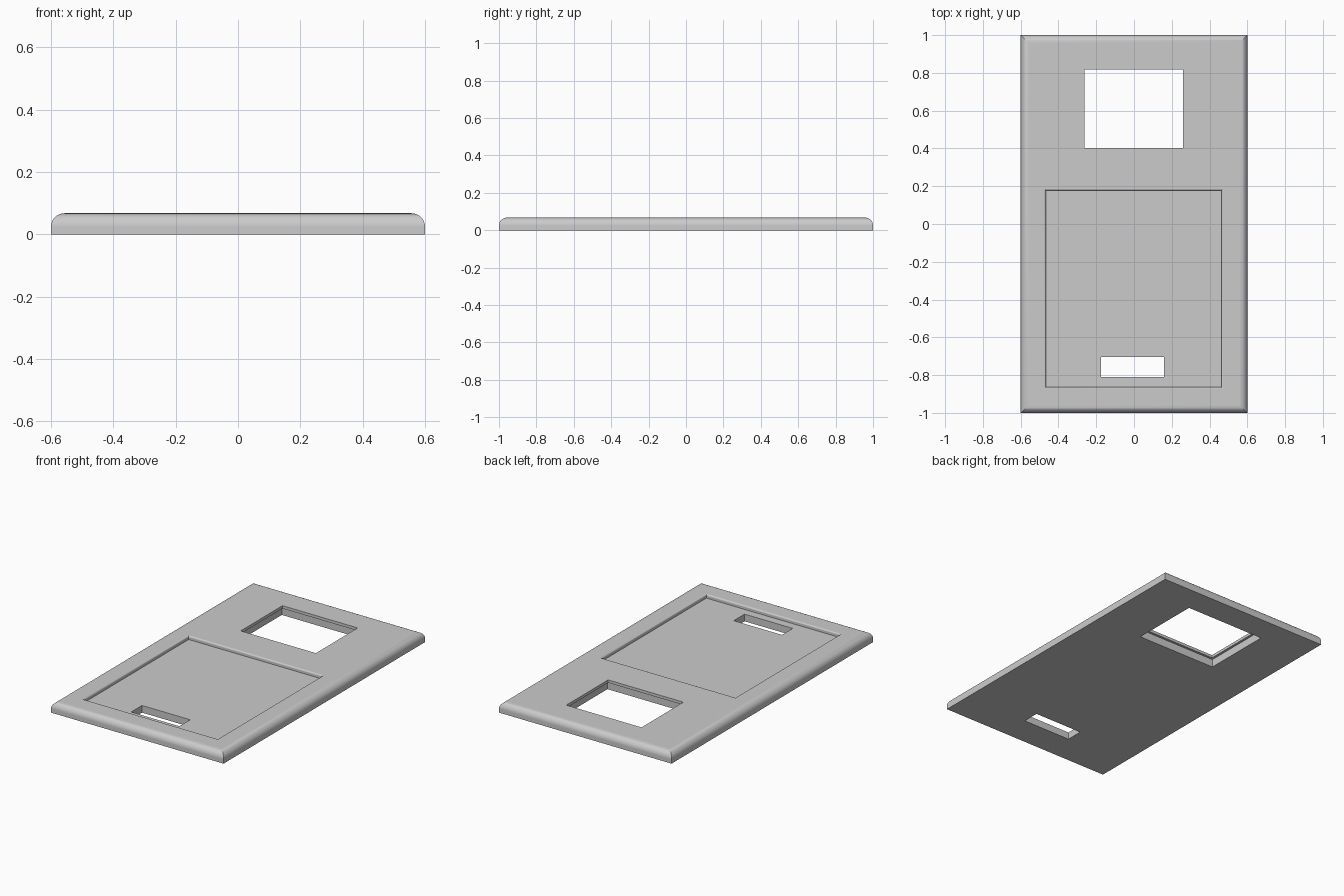
import bpy
import bmesh
from math import sin, cos, pi

old = bpy.data.objects.get("Cube")
if old:
    bpy.data.objects.remove(old, do_unlink=True)

HEIGHT = 0.068
EDGE = 0.043    # radius of the outer rounded edge
RIM = 0.01      # radius of the recess rim
STEPS = 8

grey = bpy.data.materials.new("plain_grey")
grey.use_nodes = True
colour = (0.6, 0.6, 0.6, 1)
grey.diffuse_color = colour
grey.node_tree.nodes["Principled BSDF"].inputs["Base Color"].default_value = colour


def stacked_block(name, rect, levels):
    """Closed solid from rectangles at (outward offset, z) levels."""
    x0, x1, y0, y1 = rect
    bm = bmesh.new()
    rings = []
    for d, z in levels:
        corners = ((x0 - d, y0 - d), (x1 + d, y0 - d), (x1 + d, y1 + d), (x0 - d, y1 + d))
        rings.append([bm.verts.new((x, y, z)) for x, y in corners])
    for low, high in zip(rings, rings[1:]):
        for i in range(4):
            j = (i + 1) % 4
            bm.faces.new((low[i], low[j], high[j], high[i]))
    bm.faces.new(rings[0][::-1])
    bm.faces.new(rings[-1])
    bmesh.ops.recalc_face_normals(bm, faces=bm.faces)
    mesh = bpy.data.meshes.new(name)
    bm.to_mesh(mesh)
    bm.free()
    mesh.materials.append(grey)
    obj = bpy.data.objects.new(name, mesh)
    bpy.context.collection.objects.link(obj)
    return obj


angles = [pi / 2 * i / STEPS for i in range(STEPS + 1)]

# Plate with rounded, mitred top edges
plate = stacked_block(
    "cover_plate", (-0.6, 0.6, -1, 1),
    [(0, 0)] + [(EDGE * (cos(a) - 1), HEIGHT - EDGE + EDGE * sin(a)) for a in angles])

# Shallow panel recess with a softened rim
recess_levels = [(0, 0.045)]
recess_levels += [(RIM * (1 - cos(a)), HEIGHT - RIM + RIM * sin(a)) for a in angles]
recess_levels.append((RIM, 0.1))

cutters = [
    stacked_block("recess_cutter", (-0.467, 0.462, -0.862, 0.177), recess_levels),
    # Slot through the recessed panel
    stacked_block("slot_cutter", (-0.175, 0.16, -0.81, -0.703), [(0, -0.1), (0, 0.1)]),
    # Window, wider underneath so a thin lip is left at the top
    stacked_block("window_cutter", (-0.263, 0.26, 0.402, 0.817),
                  [(0.015, -0.1), (0.015, 0.05), (0, 0.05), (0, 0.1)]),
]

bpy.ops.object.select_all(action="DESELECT")
plate.select_set(True)
bpy.context.view_layer.objects.active = plate
for cutter in cutters:
    cutter.hide_render = True
    cut = plate.modifiers.new("cut", "BOOLEAN")
    cut.operation = "DIFFERENCE"
    cut.solver = "EXACT"
    cut.object = cutter
    bpy.ops.object.modifier_apply(modifier=cut.name)
    bpy.data.objects.remove(cutter, do_unlink=True)

# Smooth rounds, crisp corners, flat large faces
bpy.ops.object.shade_smooth_by_angle(angle=pi / 6)
normals = plate.modifiers.new("flat_faces", "WEIGHTED_NORMAL")
normals.keep_sharp = True
